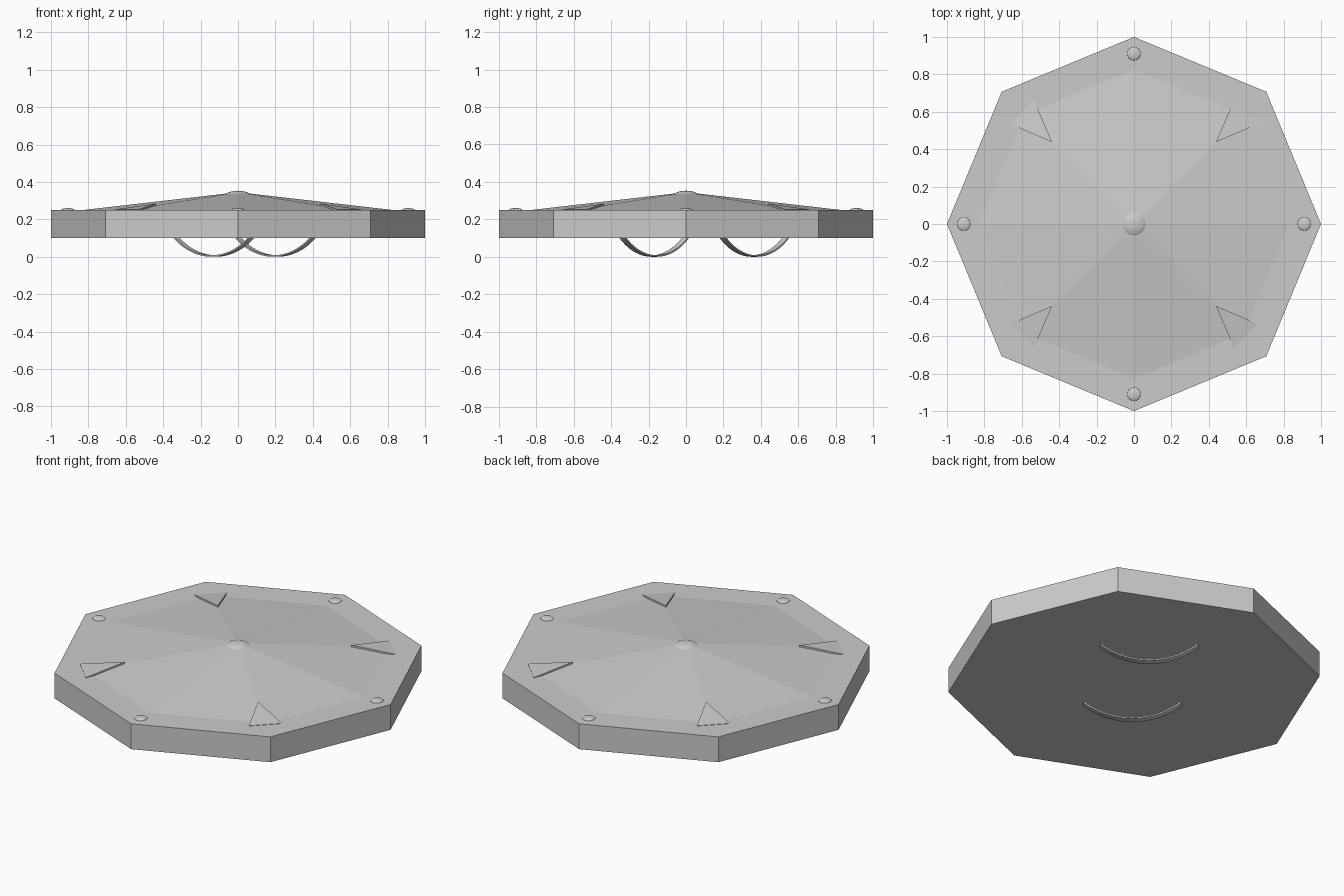
import bpy, bmesh
from math import sin, cos, pi, radians, asin
from mathutils import Vector

if "Cube" in bpy.data.objects:
    bpy.data.objects.remove(bpy.data.objects["Cube"])


def finish(name, bm):
    bmesh.ops.recalc_face_normals(bm, faces=bm.faces)
    mesh = bpy.data.meshes.new(name)
    bm.to_mesh(mesh)
    bm.free()
    ob = bpy.data.objects.new(name, mesh)
    bpy.context.collection.objects.link(ob)
    return ob


def ring(bm, r, z, n=8):
    return [bm.verts.new((r * cos(2 * pi * i / n), r * sin(2 * pi * i / n), z)) for i in range(n)]


def dome(name, loc, r, rz, seg, rings):
    bm = bmesh.new()
    bmesh.ops.create_uvsphere(bm, u_segments=seg, v_segments=rings, radius=1)
    bmesh.ops.scale(bm, vec=(r, r, rz), verts=bm.verts)
    bmesh.ops.translate(bm, vec=loc, verts=bm.verts)
    return finish(name, bm)


# Octagonal plate
bm = bmesh.new()
low, high = ring(bm, 1, 0.1), ring(bm, 1, 0.25)
bm.faces.new(low)
bm.faces.new(high)
for i in range(8):
    j = (i + 1) % 8
    bm.faces.new((low[i], low[j], high[j], high[i]))
finish("plate", bm)

# Shallow eight-sided cone on the face
bm = bmesh.new()
base = ring(bm, 0.835, 0.249)
apex = bm.verts.new((0, 0, 0.345))
bm.faces.new(base)
for i in range(8):
    bm.faces.new((base[i], base[(i + 1) % 8], apex))
finish("face_cone", bm)

# Centre boss and four rim studs
dome("boss", (0, 0, 0.317), 0.075, 0.036, 24, 12)
for i in range(4):
    a = i * pi / 2
    dome("rim_stud", (0.91 * cos(a), 0.91 * sin(a), 0.248), 0.037, 0.012, 16, 8)

# Four wedges on the diagonals, pointing at the centre
for i in range(4):
    a = pi / 4 + i * pi / 2
    out, side = Vector((cos(a), sin(a), 0)), Vector((-sin(a), cos(a), 0))
    flat = [(0.62, 0, 0.284), (0.845, 0.09, 0.252), (0.845, -0.09, 0.252)]
    bm = bmesh.new()
    top = [bm.verts.new(out * r + side * s + Vector((0, 0, z))) for r, s, z in flat]
    bot = [bm.verts.new(out * r + side * s + Vector((0, 0, 0.24))) for r, s, z in flat]
    bm.faces.new(top)
    bm.faces.new(bot)
    for k in range(3):
        m = (k + 1) % 3
        bm.faces.new((top[k], top[m], bot[m], bot[k]))
    finish("corner_wedge", bm)


# Two thin curved straps under the plate
def strap(cx, cy, angle=radians(140), R=0.4, width=0.04, thick=0.008, n=24):
    along = Vector((cos(angle), sin(angle), 0))
    across = Vector((-sin(angle), cos(angle), 0))
    half = asin(0.275 / R)
    bm = bmesh.new()
    rows = []
    for i in range(n + 1):
        t = -half + 2 * half * i / n
        row = []
        for r, s in ((R, -1), (R, 1), (R - thick, 1), (R - thick, -1)):
            p = Vector((cx, cy, R)) + along * (r * sin(t)) + across * (s * width / 2)
            p.z -= r * cos(t)
            row.append(bm.verts.new(p))
        rows.append(row)
    bm.faces.new(rows[0])
    bm.faces.new(rows[-1])
    for a, b in zip(rows, rows[1:]):
        for k in range(4):
            m = (k + 1) % 4
            bm.faces.new((a[k], a[m], b[m], b[k]))
    finish("grip_strap", bm)


strap(0.2, 0.365)
strap(-0.13, -0.17)
